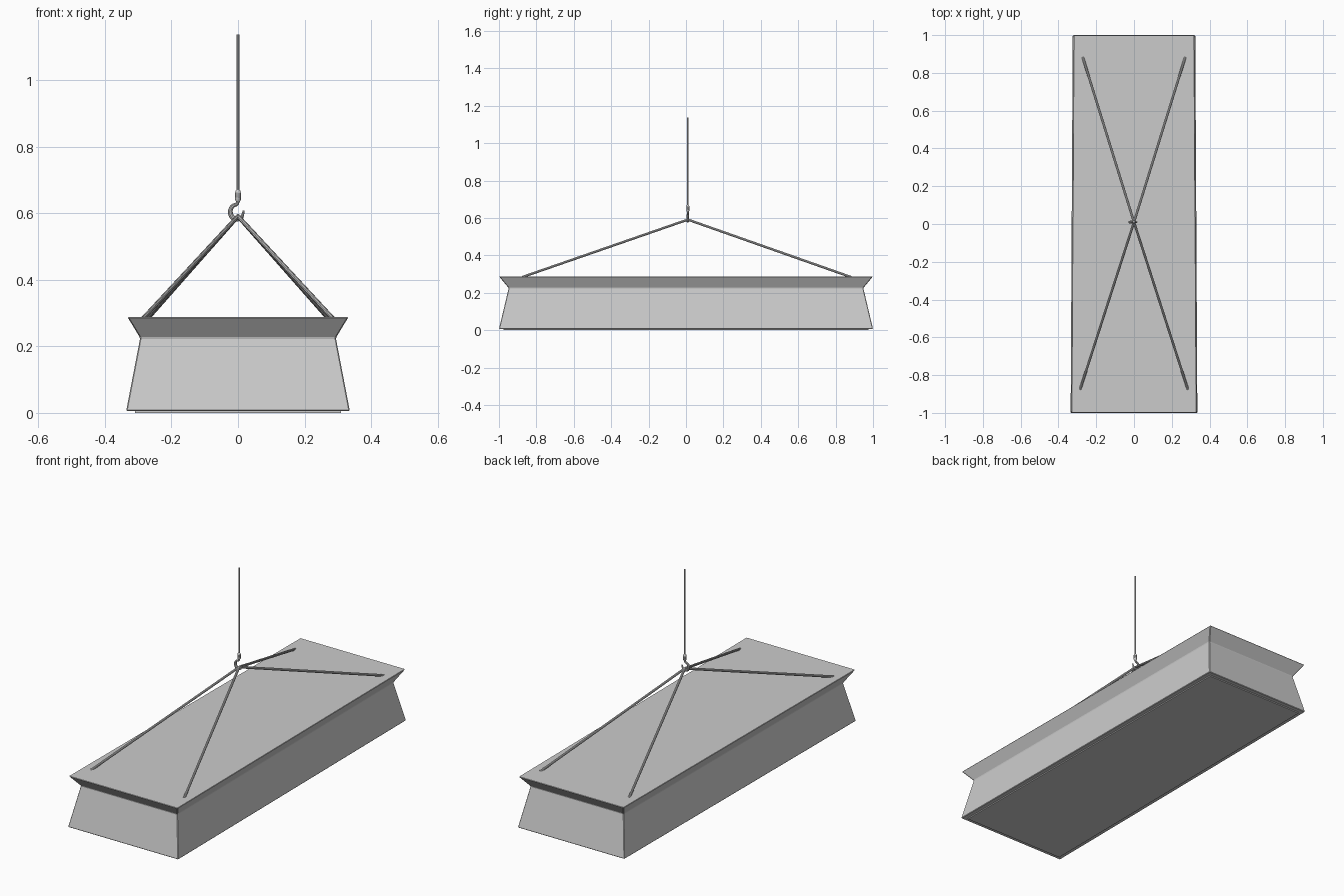
import bpy, bmesh
from mathutils import Vector

if "Cube" in bpy.data.objects:
    bpy.data.objects.remove(bpy.data.objects["Cube"])

HUB_Y = 0.01


def shade_smooth(obj):
    bpy.ops.object.select_all(action='DESELECT')
    obj.select_set(True)
    bpy.context.view_layer.objects.active = obj
    bpy.ops.object.shade_smooth_by_angle(angle=0.6)


def lofted_box(name, levels, bevel):
    """Stack of four-sided rings: (z, front half width, back half width, half length)."""
    bm = bmesh.new()
    rings = [[bm.verts.new(p) for p in ((-f, -l, z), (f, -l, z), (b, l, z), (-b, l, z))]
             for z, f, b, l in levels]
    for a, b in zip(rings, rings[1:]):
        for i in range(4):
            j = (i + 1) % 4
            bm.faces.new((a[i], a[j], b[j], b[i]))
    bm.faces.new(rings[0][::-1])
    bm.faces.new(rings[-1])
    if bevel:
        bmesh.ops.bevel(bm, geom=bm.edges[:], offset=bevel, segments=1, affect='EDGES')
    bmesh.ops.recalc_face_normals(bm, faces=bm.faces[:])
    me = bpy.data.meshes.new(name)
    bm.to_mesh(me)
    bm.free()
    obj = bpy.data.objects.new(name, me)
    bpy.context.collection.objects.link(obj)
    return obj


def tube(name, points, radius, smooth=False, scales=None):
    """Round tube along a path, turned into a mesh."""
    cu = bpy.data.curves.new(name, 'CURVE')
    cu.dimensions = '3D'
    cu.bevel_depth = radius
    cu.bevel_resolution = 3
    cu.use_fill_caps = True
    sp = cu.splines.new('NURBS' if smooth else 'POLY')
    sp.points.add(len(points) - 1)
    for i, p in enumerate(points):
        sp.points[i].co = (*p, 1)
        sp.points[i].radius = scales[i] if scales else 1
    if smooth:
        sp.use_endpoint_u = True
        sp.order_u = 3
        sp.resolution_u = 6
    obj = bpy.data.objects.new(name, cu)
    bpy.context.collection.objects.link(obj)
    bpy.ops.object.select_all(action='DESELECT')
    obj.select_set(True)
    bpy.context.view_layer.objects.active = obj
    bpy.ops.object.convert(target='MESH')
    obj = bpy.context.view_layer.objects.active
    shade_smooth(obj)
    return obj


# Flared container body with its projecting top rim
lofted_box("container_body", [
    (0.006, 0.336, 0.325, 1.0),
    (0.225, 0.294, 0.284, 0.948),
    (0.288, 0.332, 0.320, 1.0),
], 0.003)

# Slightly lowered base panel
lofted_box("base_panel", [(0.0, 0.31, 0.30, 0.975), (0.012, 0.31, 0.30, 0.975)], 0)

# Four sling ropes from the corners to the hook
for sx in (-1, 1):
    for label, x, y in (("front", 0.285, -0.875), ("back", 0.271, 0.882)):
        side = "left" if sx < 0 else "right"
        tube(f"sling_{label}_{side}",
             [(sx * x, y, 0.284), (0, HUB_Y, 0.591)], 0.0065)

# Hook, thick in the bend and thin at the tip
hook = [(0, 0.642), (0, 0.626), (-0.016, 0.624), (-0.025, 0.606), (-0.018, 0.586),
        (0.0, 0.581), (0.014, 0.588), (0.017, 0.608)]
tube("hook", [(x, HUB_Y, z) for x, z in hook], 0.0065, True,
     [0.8, 0.8, 0.9, 1.1, 1.2, 1.1, 0.8, 0.4])

# Swivel collar above the hook
collar = [(0.633, 0.5), (0.638, 0.9), (0.648, 1), (0.660, 1), (0.667, 0.8), (0.671, 0.45)]
tube("swivel_collar", [(0, HUB_Y, z) for z, _ in collar], 0.009, False,
     [s for _, s in collar])

# Long hoist cable
tube("hoist_cable", [(0, HUB_Y, 0.665), (0, HUB_Y, 1.137)], 0.0042)
